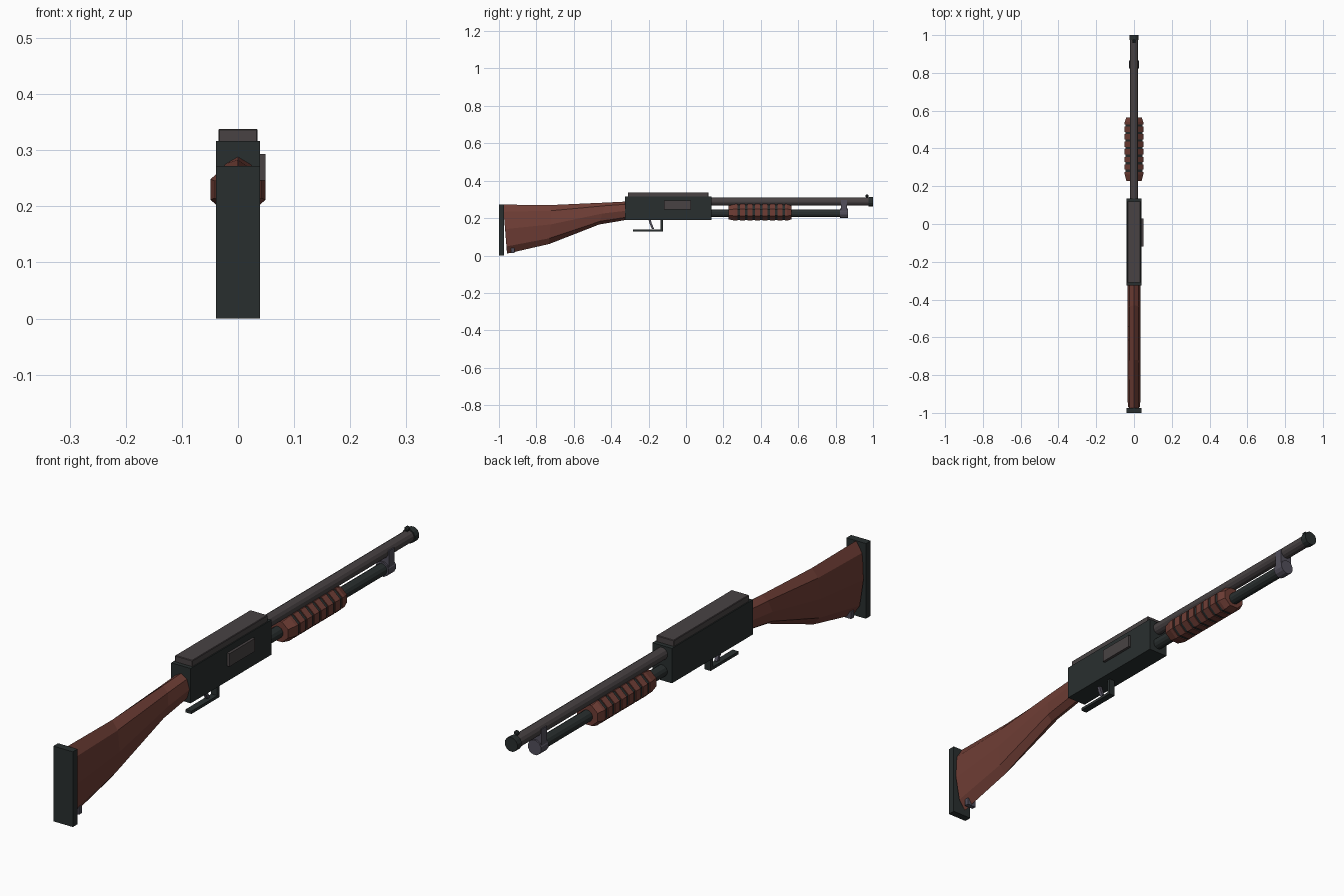
import bpy, bmesh
from math import pi, sin, cos

if "Cube" in bpy.data.objects:
    bpy.data.objects.remove(bpy.data.objects["Cube"])


def material(name, rgb):
    m = bpy.data.materials.new(name)
    m.diffuse_color = (*rgb, 1)
    m.use_nodes = True
    m.node_tree.nodes["Principled BSDF"].inputs["Base Color"].default_value = m.diffuse_color
    return m


DARK = material("blued_steel", (0.022, 0.028, 0.028))
STEEL = material("worn_steel", (0.065, 0.055, 0.057))
WOOD = material("wood", (0.16, 0.048, 0.036))
ALLOY = material("alloy", (0.085, 0.078, 0.105))


def finish(name, bm, mat):
    bmesh.ops.recalc_face_normals(bm, faces=bm.faces)
    me = bpy.data.meshes.new(name)
    bm.to_mesh(me)
    bm.free()
    me.materials.append(mat)
    ob = bpy.data.objects.new(name, me)
    bpy.context.collection.objects.link(ob)
    return ob


def box(name, x, y, z, mat, bevel=0):
    """Box from (min, max) ranges on each axis."""
    bm = bmesh.new()
    bmesh.ops.create_cube(bm, size=1)
    for v in bm.verts:
        v.co = [(a + b) / 2 + c * (b - a) for (a, b), c in zip((x, y, z), v.co)]
    if bevel:
        bmesh.ops.bevel(bm, geom=bm.edges[:], offset=bevel, segments=1, affect='EDGES')
    return finish(name, bm, mat)


def loft(name, rings, mat):
    """Skin a list of equally sized rings and cap the ends."""
    bm = bmesh.new()
    loops = [[bm.verts.new(p) for p in r] for r in rings]
    n = len(loops[0])
    for a, b in zip(loops, loops[1:]):
        for i in range(n):
            j = (i + 1) % n
            bm.faces.new((a[i], a[j], b[j], b[i]))
    bm.faces.new(loops[0])
    bm.faces.new(loops[-1])
    return finish(name, bm, mat)


def tube(name, profile, z, sides, mat):
    """Lathe (y, radius) pairs around a lengthwise axis at height z; flats face sideways."""
    rings = []
    for y, r in profile:
        rings.append([(r * cos(2 * pi * (i + .5) / sides), y, z + r * sin(2 * pi * (i + .5) / sides))
                      for i in range(sides)])
    return loft(name, rings, mat)


# Receiver with its top cover and ejection port
box("receiver", (-.039, .039), (-.326, .136), (.19, .316), DARK)
box("receiver_top", (-.035, .035), (-.311, .12), (.31, .338), STEEL, .002)
box("ejection_port", (.03, .049), (-.118, .028), (.246, .293), STEEL)

# Stock: eight-sided sections given by top and bottom points, and half width
stations = [((-.31, .289), (-.31, .192), .034),
            ((-.43, .283), (-.464, .166), .034),
            ((-.72, .270), (-.73, .062), .034),
            ((-.978, .272), (-.957, .010), .033)]
rings = []
for (yt, zt), (yb, zb), w in stations:
    ring = []
    for i in range(8):
        a = 2 * pi * i / 8
        t = (1 + cos(a)) / 2
        ring.append((w * sin(a), yb + (yt - yb) * t, zb + (zt - zb) * t))
    rings.append(ring)
loft("stock", rings, WOOD)
box("butt_pad", (-.039, .039), (-1, -.973), (0, .272), DARK)
box("sling_stud", (-.018, .018), (-.935, -.918), (.014, .04), ALLOY)

# Barrel, muzzle ring and bead sight
tube("barrel", [(.12, .022), (.99, .022)], .288, 12, STEEL)
tube("muzzle_ring", [(.975, .026), (1, .026)], .288, 12, DARK)
box("sight_post", (-.004, .004), (.962, .974), (.3, .318), DARK)
tube("sight_bead", [(.96, .005), (.964, .009), (.972, .009), (.976, .005)], .318, 8, DARK)

# Magazine tube, end cap and barrel clamp
tube("magazine_tube", [(.12, .021), (.85, .021)], .226, 12, DARK)
tube("magazine_cap", [(.823, .027), (.866, .027)], .226, 12, ALLOY)
box("barrel_clamp", (-.024, .024), (.828, .86), (.226, .296), ALLOY)

# Grooved sliding grip
R = .049 / cos(pi / 8)
profile = [(.228, .036), (.228, .044), (.262, R)]
grooves = [.282 + .04 * k for k in range(7)]
for y in grooves:
    profile += [(y - .006, R), (y - .006, R - .007), (y + .006, R - .007), (y + .006, R)]
profile += [(.54, R), (.564, .044), (.564, .036)]
tube("sliding_grip", profile, .23, 8, WOOD).scale.z = .9
bpy.data.objects["sliding_grip"].location.z = .23 * .1
for k, y in enumerate(grooves):
    ring = tube(f"grip_groove_{k + 1}", [(y - .006, R - .004), (y + .006, R - .004)], .23, 8, DARK)
    ring.scale.z = .9
    ring.location.z = .23 * .1

# Trigger and open guard
box("guard_bar", (-.012, .012), (-.284, -.124), (.128, .138), DARK)
box("guard_post", (-.012, .012), (-.136, -.124), (.128, .2), DARK)
loft("trigger", [[(-.006, y - .006, z), (.006, y - .006, z), (.006, y + .006, z), (-.006, y + .006, z)]
                 for y, z in ((-.197, .2), (-.188, .168), (-.176, .143))], ALLOY)
